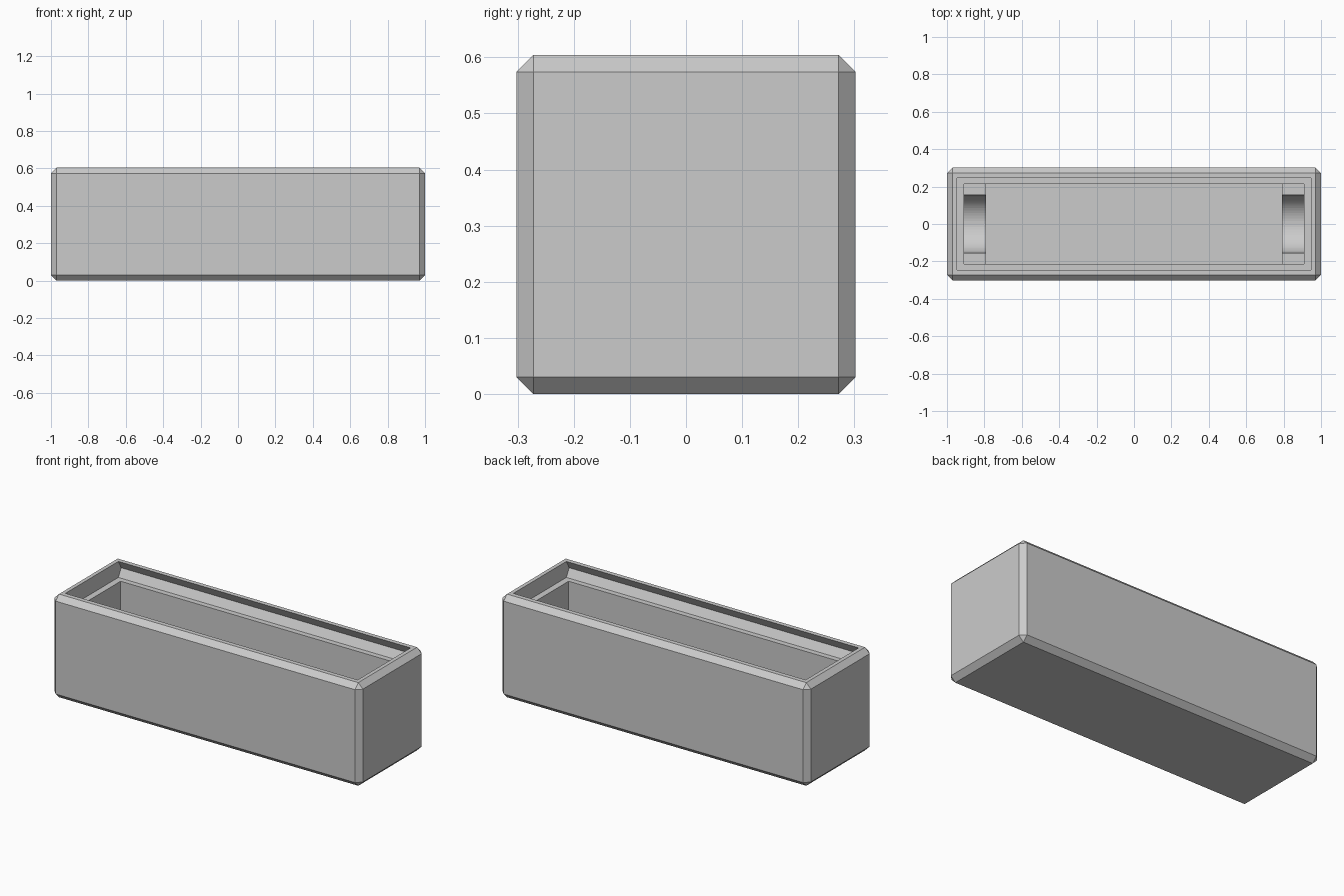
import bpy, bmesh, math

if "Cube" in bpy.data.objects:
    bpy.data.objects.remove(bpy.data.objects["Cube"])

grey = bpy.data.materials.new("plain grey")
grey.diffuse_color = (0.6, 0.6, 0.6, 1)
grey.use_nodes = True
grey.node_tree.nodes["Principled BSDF"].inputs["Base Color"].default_value = grey.diffuse_color

L, W, H = 1.0, 0.302, 0.604      # half length, half width, height
CH = 0.03                        # outer chamfer
IN_L, IN_W, FLOOR = 0.91, 0.213, 0.09
LIP_L, LIP_W, LEDGE = 0.947, 0.245, 0.51


def prism(name, profile, x0, x1):
    """Extrude a (y, z) profile along x."""
    bm = bmesh.new()
    face = bm.faces.new([bm.verts.new((x0, y, z)) for y, z in profile])
    ext = bmesh.ops.extrude_face_region(bm, geom=[face])
    verts = [g for g in ext["geom"] if isinstance(g, bmesh.types.BMVert)]
    bmesh.ops.translate(bm, verts=verts, vec=(x1 - x0, 0, 0))
    bmesh.ops.recalc_face_normals(bm, faces=bm.faces)
    mesh = bpy.data.meshes.new(name)
    bm.to_mesh(mesh)
    bm.free()
    mesh.materials.append(grey)
    ob = bpy.data.objects.new(name, mesh)
    bpy.context.collection.objects.link(ob)
    return ob


def rect(w, z0, z1):
    return [(-w, z0), (w, z0), (w, z1), (-w, z1)]


def apply(ob, mod):
    bpy.context.view_layer.objects.active = ob
    bpy.ops.object.modifier_apply(modifier=mod.name)


def cut(ob, cutter):
    mod = ob.modifiers.new("cut", 'BOOLEAN')
    mod.operation, mod.solver, mod.object = 'DIFFERENCE', 'EXACT', cutter
    cutter.hide_render = True
    apply(ob, mod)
    bpy.data.objects.remove(cutter)


# Chamfered outer case
case = prism("case", rect(W, 0, H), -L, L)
bev = case.modifiers.new("chamfer", 'BEVEL')
bev.width, bev.segments, bev.limit_method = CH, 1, 'NONE'
apply(case, bev)

# Lid recess with a V groove along both long walls
half = [(LIP_W, LEDGE), (LIP_W + 0.026, (LEDGE + H) / 2), (LIP_W, H), (LIP_W, H + 0.1)]
cut(case, prism("lid_recess", half + [(-y, z) for y, z in reversed(half)], -LIP_L, LIP_L))

# Main cavity below the ledge
cut(case, prism("cavity", rect(IN_W, FLOOR, LEDGE + 0.04), -IN_L, IN_L))

# Half-round cradles at both ends
R, TOP = 0.155, H / 2
arc = [(R * math.cos(a), TOP - R * math.sin(a))
       for a in (math.pi * i / 32 for i in range(33))]
cradle = [(-IN_W, TOP), (-IN_W, FLOOR), (IN_W, FLOOR), (IN_W, TOP)] + arc
for side, x0 in (("left", -IN_L), ("right", 0.79)):
    prism(side + "_cradle", cradle, x0, x0 + 0.12)
